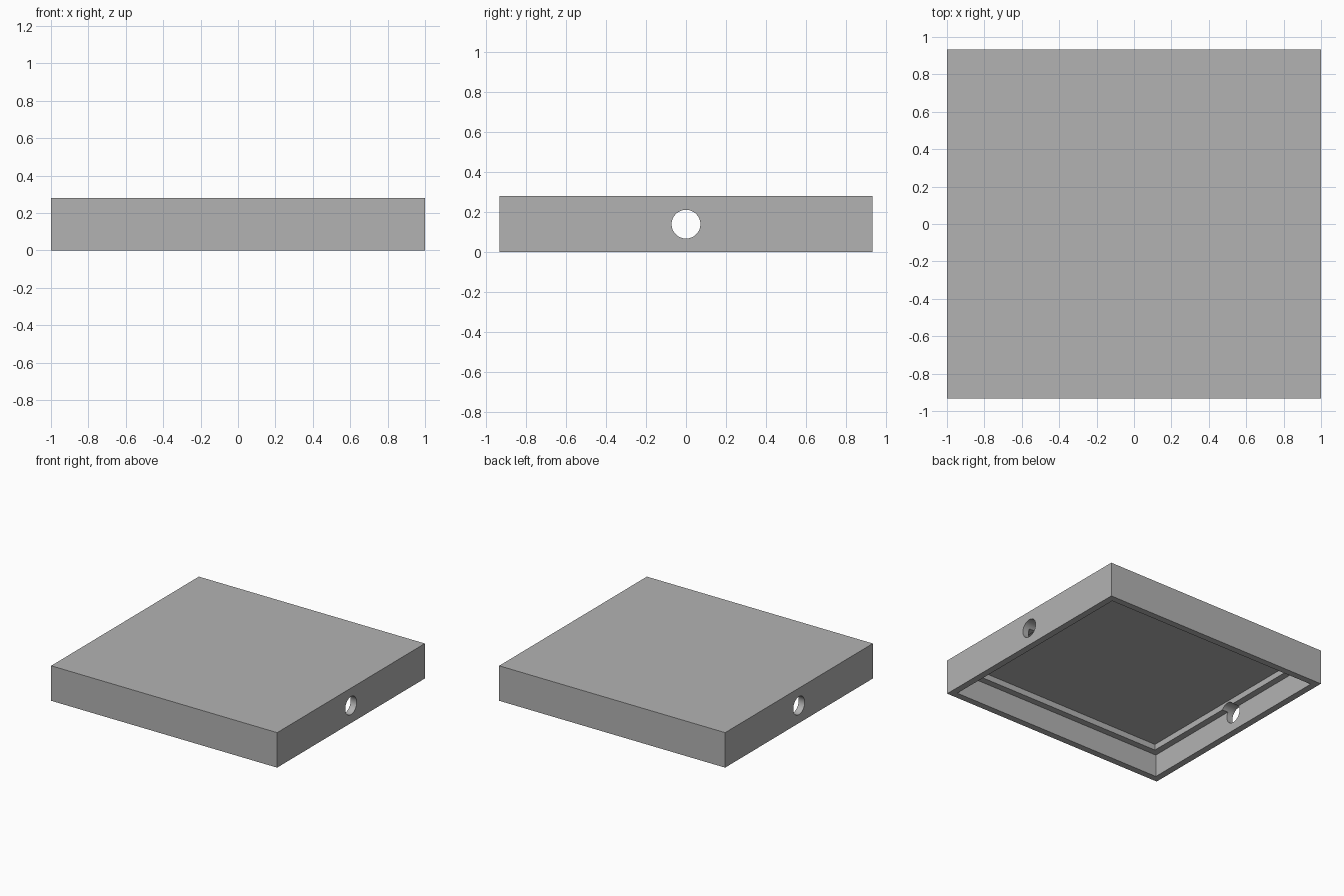
import bpy
import math

if "Cube" in bpy.data.objects:
    bpy.data.objects.remove(bpy.data.objects["Cube"], do_unlink=True)

WIDTH, DEPTH, HEIGHT = 2.0, 1.867, 0.28
WALL = 0.053          # side walls, roof and ledge width
LEDGE_Z = 0.18        # underside of the inner ledge
HOLE_RADIUS = 0.072

grey = bpy.data.materials.new("grey")
grey.use_nodes = True
grey.diffuse_color = (0.45, 0.45, 0.45, 1)
grey.node_tree.nodes["Principled BSDF"].inputs["Base Color"].default_value = grey.diffuse_color


def box(name, inset, bottom, top):
    """Box following the footprint, inset on every side."""
    bpy.ops.mesh.primitive_cube_add(size=1, location=(0, 0, (bottom + top) / 2))
    obj = bpy.context.object
    obj.name = name
    obj.scale = (WIDTH - 2 * inset, DEPTH - 2 * inset, top - bottom)
    bpy.ops.object.transform_apply(location=True, rotation=False, scale=True)
    obj.data.materials.append(grey)
    return obj


def cut(target, cutter):
    """Subtract the cutter from the target and discard it."""
    cutter.hide_render = True
    mod = target.modifiers.new(cutter.name, "BOOLEAN")
    mod.operation = "DIFFERENCE"
    mod.solver = "EXACT"
    mod.object = cutter
    bpy.context.view_layer.objects.active = target
    bpy.ops.object.modifier_apply(modifier=mod.name)
    bpy.data.objects.remove(cutter, do_unlink=True)


# Outer shell, open underneath
cover = box("cover", 0, 0, HEIGHT)

# Wide lower cavity, then a narrower recess that leaves a ledge under the roof
cut(cover, box("lower_cavity", WALL, -0.1, LEDGE_Z))
cut(cover, box("upper_recess", 2 * WALL, 0.1, HEIGHT - WALL))

# Round hole through both side walls
bpy.ops.mesh.primitive_cylinder_add(vertices=48, radius=HOLE_RADIUS, depth=WIDTH + 0.4,
                                    location=(0, 0, HEIGHT / 2), rotation=(0, math.pi / 2, 0))
side_hole = bpy.context.object
side_hole.name = "side_hole"
side_hole.data.materials.append(grey)
cut(cover, side_hole)

# Smooth the hole walls, keep the box edges crisp
bpy.ops.object.select_all(action="DESELECT")
cover.select_set(True)
bpy.context.view_layer.objects.active = cover
bpy.ops.object.shade_smooth_by_angle(angle=math.radians(30))
